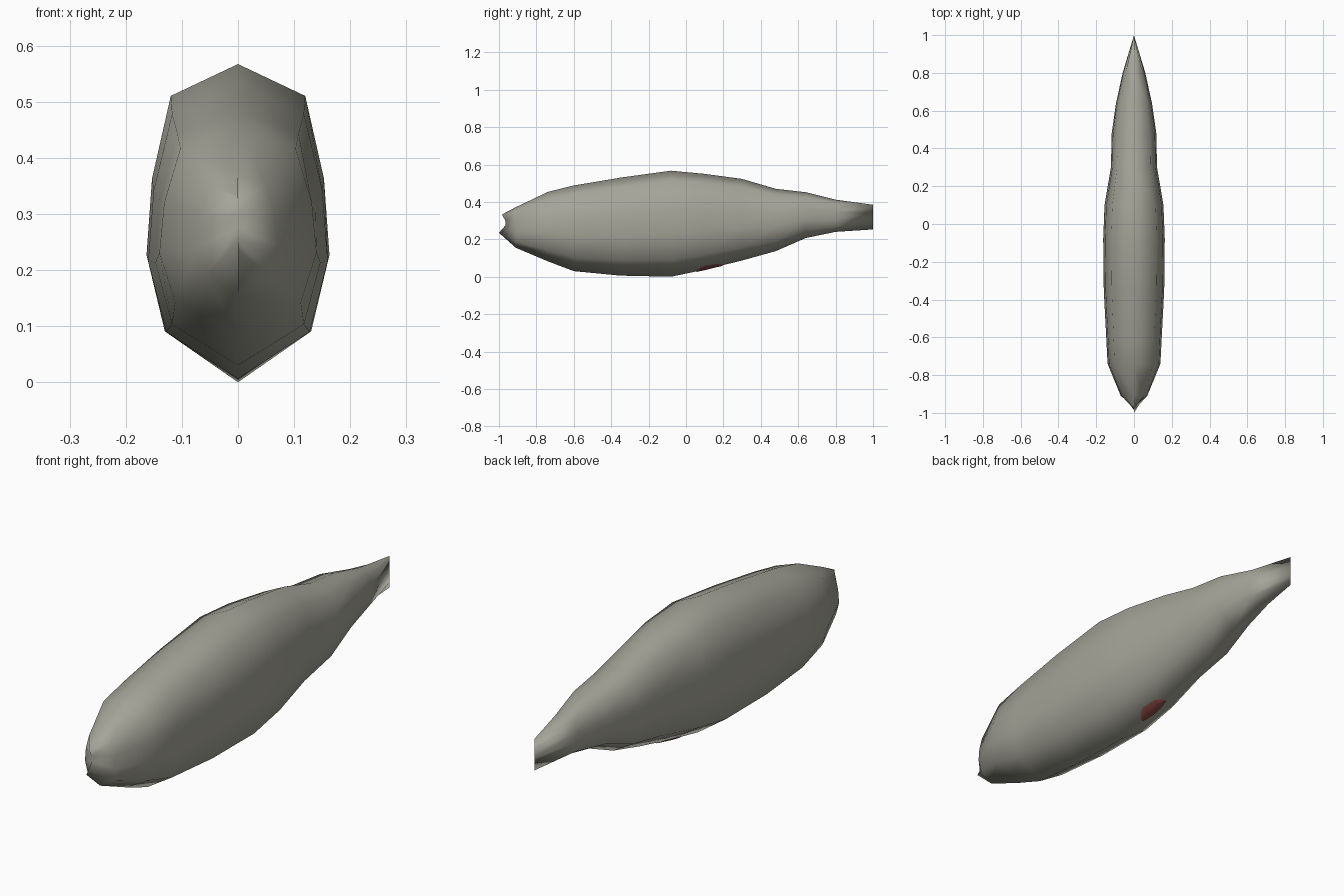
import bpy, bmesh

if "Cube" in bpy.data.objects:
    bpy.data.objects.remove(bpy.data.objects["Cube"])


def material(name, colour):
    m = bpy.data.materials.new(name)
    m.diffuse_color = (*colour, 1)
    m.use_nodes = True
    m.node_tree.nodes["Principled BSDF"].inputs["Base Color"].default_value = m.diffuse_color
    return m


def make_object(name, bm, mat):
    bmesh.ops.recalc_face_normals(bm, faces=bm.faces)
    for f in bm.faces:
        f.smooth = True
    me = bpy.data.meshes.new(name)
    bm.to_mesh(me)
    bm.free()
    me.materials.append(mat)
    ob = bpy.data.objects.new(name, me)
    bpy.context.collection.objects.link(ob)
    return ob


# Stations along the body: y, half width, bottom z, top z
STATIONS = [
    (-0.99, 0.0, 0.235, 0.335), (-0.91, 0.07, 0.155, 0.372),
    (-0.74, 0.14, 0.083, 0.453), (-0.60, 0.147, 0.03, 0.488),
    (-0.35, 0.16, 0.006, 0.53), (-0.08, 0.163, 0.0, 0.567),
    (0.10, 0.156, 0.038, 0.55), (0.30, 0.122, 0.087, 0.523),
    (0.48, 0.118, 0.137, 0.47), (0.64, 0.095, 0.207, 0.452),
    (0.80, 0.06, 0.24, 0.412), (1.0, 0.0, 0.253, 0.385)]

# Ten-sided cross-section: width fraction, height fraction
HALF = [(0, 0), (0.8, 0.16), (1, 0.40), (0.94, 0.64), (0.735, 0.90), (0, 1)]
SECTION = HALF + [(-x, z) for x, z in HALF[4:0:-1]]

grey = material("warm grey skin", (0.376, 0.372, 0.318))
red = material("dark red", (0.28, 0.075, 0.068))

# Fish-shaped body
bm = bmesh.new()
rings = []
for i, (y, w, lo, hi) in enumerate(STATIONS):
    ring = []
    for x, t in SECTION:
        # the snout edge is slightly notched and leans forward at the bottom
        yy = y if i else -1.0 + (0.02 if t > 0.8 else 0.035 * min(t * 2.5, 1))
        ring.append(bm.verts.new((w * x, yy, lo + (hi - lo) * t)))
    rings.append(ring)
n = len(SECTION)
for a, b in zip(rings, rings[1:]):
    for j in range(n):
        bm.faces.new((a[j], a[(j + 1) % n], b[(j + 1) % n], b[j]))
bmesh.ops.remove_doubles(bm, verts=bm.verts, dist=0.0005)
make_object("fish_body", bm, grey)


# Small red belly patch following the keel
def belly(x, y):
    for a, b in zip(STATIONS, STATIONS[1:]):
        if a[0] <= y <= b[0]:
            k = (y - a[0]) / (b[0] - a[0])
            w, lo, hi = (a[c] + (b[c] - a[c]) * k for c in (1, 2, 3))
            return lo + 0.2 * (hi - lo) * abs(x) / w - 0.003


bm = bmesh.new()
rows = [(0.055, 0.012), (0.08, 0.03), (0.10, 0.034), (0.16, 0.027), (0.195, 0.01)]
strips = [[bm.verts.new((x, y, belly(x, y))) for x in (-w, 0, w)] for y, w in rows]
for a, b in zip(strips, strips[1:]):
    for j in range(2):
        bm.faces.new((a[j], b[j], b[j + 1], a[j + 1]))
patch = make_object("belly_patch", bm, red)
if patch.data.polygons[0].normal.z > 0:
    patch.data.flip_normals()
